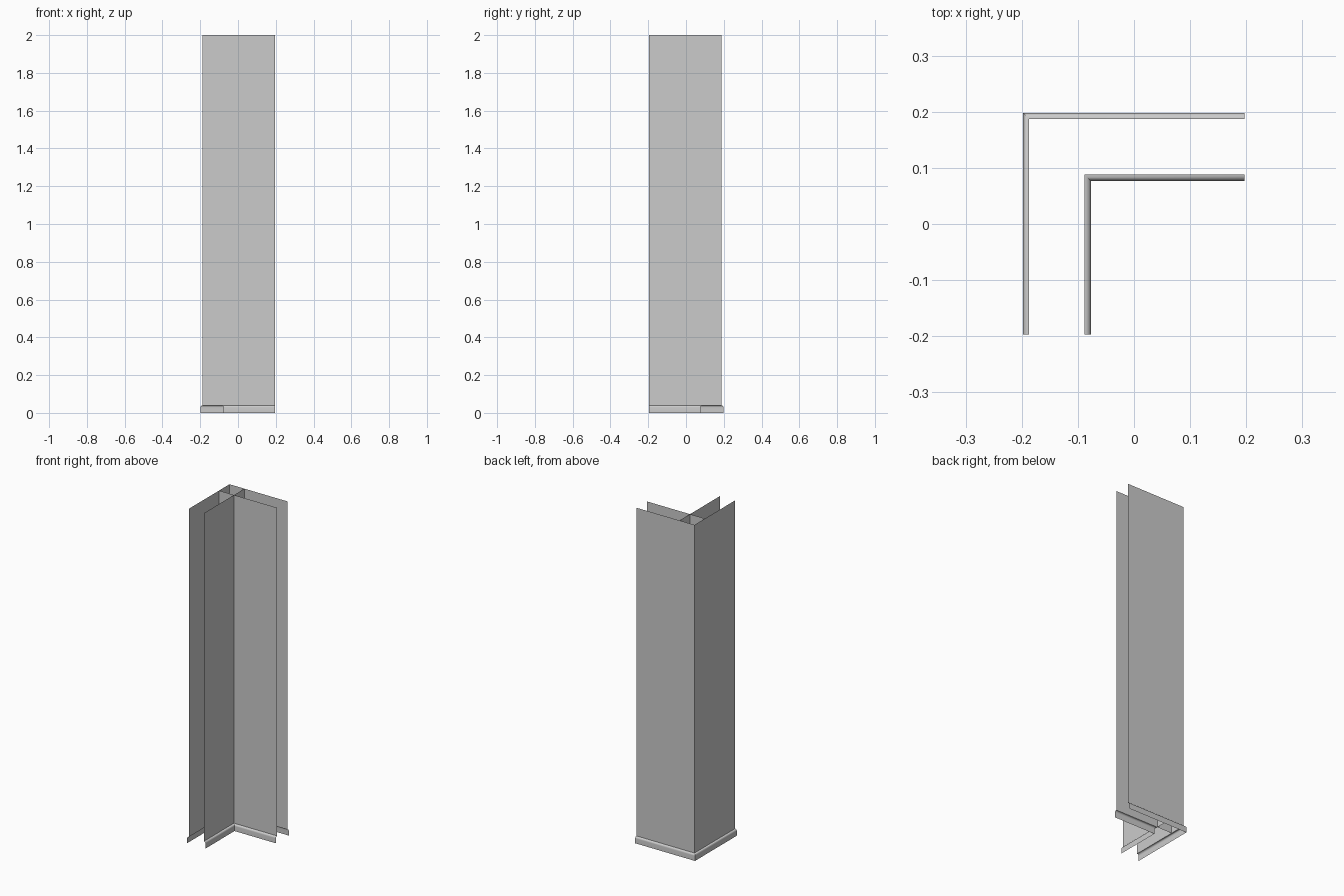
import bpy, math

if "Cube" in bpy.data.objects:
    bpy.data.objects.remove(bpy.data.objects["Cube"])

END = 0.197      # open ends of both wings
OUT = 0.187      # outer wall plane offset
INN = 0.088      # inner wall plane offset
BASE = 0.04      # trim height / bottom of the walls
TOP = 2.0


def sweep(name, paths, smooth=False):
    """Skin a stack of equal-length (x, y, z) rows into one open surface."""
    rows, n = len(paths), len(paths[0])
    verts = [p for row in paths for p in row]
    faces = [(r * n + i, r * n + i + 1, (r + 1) * n + i + 1, (r + 1) * n + i)
             for r in range(rows - 1) for i in range(n - 1)]
    mesh = bpy.data.meshes.new(name)
    mesh.from_pydata(verts, [], faces)
    mesh.update()
    ob = bpy.data.objects.new(name, mesh)
    bpy.context.collection.objects.link(ob)
    if smooth:
        bpy.ops.object.select_all(action='DESELECT')
        ob.select_set(True)
        bpy.context.view_layer.objects.active = ob
        bpy.ops.object.shade_smooth_by_angle(angle=math.radians(40))
    return ob


def corner(d, z):
    """L-shaped path whose corner sits at (-d, d)."""
    return [(-d, -END, z), (-d, d, z), (END, d, z)]


def wall(name, path):
    return sweep(name, [[(x, y, z) for x, y in path] for z in (BASE, TOP)])


# Outer wall skin
wall("outer_wall", [(-OUT, -END), (-OUT, OUT), (END, OUT)])

# Inner wall skins, which carry on through the cavity to the outer skin
wall("inner_wall_side", [(-INN, -END), (-INN, INN), (-INN, OUT)])
wall("inner_wall_back", [(-OUT, INN), (-INN, INN), (END, INN)])

# Skirting profile: (distance from wall, height) with a rounded top
R = 0.011
profile = [(R, 0.0)] + [(R * math.cos(a), BASE - R + R * math.sin(a))
                        for a in (math.pi / 2 * i / 6 for i in range(7))]

# Skirting trims, open at the back
sweep("outer_skirting", [corner(OUT + o, z) for o, z in profile], True)
sweep("inner_skirting", [corner(INN - o, z)[::-1] for o, z in profile], True)
